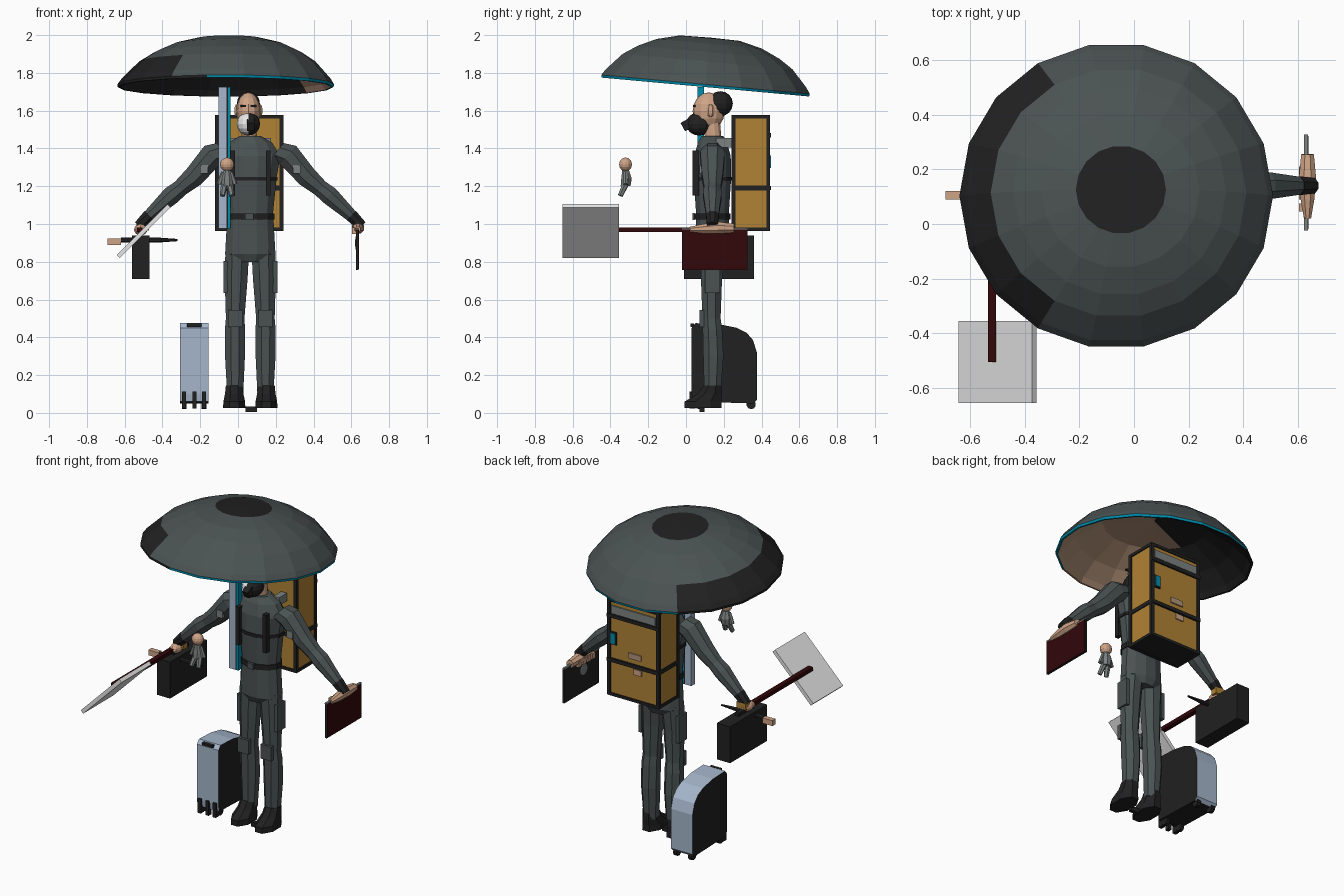
import bpy, bmesh, math
from mathutils import Vector, Matrix

if "Cube" in bpy.data.objects:
    bpy.data.objects.remove(bpy.data.objects["Cube"])

PALETTE = {
    "grey_cloth": (.07, .085, .085), "black": (.015, .015, .016),
    "orange": (.44, .225, .035), "cyan": (0, .27, .42), "skin": (.62, .37, .24),
    "dark_red": (.032, .002, .003), "silver_blue": (.38, .47, .60),
    "pale_grey": (.8, .8, .8), "mid_grey": (.2, .225, .22), "tan_lining": (.45, .29, .19)}
MATS = {}
for k, c in PALETTE.items():
    MATS[k] = bpy.data.materials.new(k)
    MATS[k].diffuse_color = (*c, 1)


def finish(name, bm, mats, rule=None):
    """Turn a bmesh into an object; rule(face) gives a material index."""
    mats = [mats] if isinstance(mats, str) else mats
    bmesh.ops.recalc_face_normals(bm, faces=bm.faces)
    if rule:
        for f in bm.faces:
            f.material_index = rule(f)
    me = bpy.data.meshes.new(name)
    bm.to_mesh(me)
    bm.free()
    for m in mats:
        me.materials.append(MATS[m])
    ob = bpy.data.objects.new(name, me)
    bpy.context.collection.objects.link(ob)
    return ob


def box(name, c, s, mat, rot=None):
    bm = bmesh.new()
    m = Matrix.Translation(c) @ (rot or Matrix()) @ Matrix.Diagonal((*s, 1))
    bmesh.ops.create_cube(bm, size=1, matrix=m)
    return finish(name, bm, mat)


def ball(name, c, r, mat, rule=None, n=12):
    bm = bmesh.new()
    m = Matrix.Translation(c) @ Matrix.Diagonal((*r, 1))
    bmesh.ops.create_uvsphere(bm, u_segments=n, v_segments=8, radius=1, matrix=m)
    return finish(name, bm, mat, rule)


def skin(name, rings, mat, rule=None):
    bm = bmesh.new()
    vs = [[bm.verts.new(p) for p in r] for r in rings]
    n = len(vs[0])
    for a, b in zip(vs, vs[1:]):
        for i in range(n):
            bm.faces.new((a[i], a[(i + 1) % n], b[(i + 1) % n], b[i]))
    bm.faces.new(vs[0])
    bm.faces.new(vs[-1])
    return finish(name, bm, mat, rule)


def loft(name, secs, mat, n=12):
    """Stack of level ellipses: (x, y, z, rx, ry)."""
    ang = [math.tau * (i + .5) / n for i in range(n)]
    return skin(name, [[(x + rx * math.cos(a), y + ry * math.sin(a), z) for a in ang]
                       for x, y, z, rx, ry in secs], mat)


def tube(name, pts, mat, n=8):
    """Round limb through points (x, y, z, r), rings square to its overall axis."""
    d = Vector(pts[-1][:3]) - Vector(pts[0][:3])
    q = d.to_track_quat('Z', 'Y')
    return skin(name, [[Vector(p[:3]) + q @ Vector((p[3] * math.cos(math.tau * (i + .5) / n),
                p[3] * math.sin(math.tau * (i + .5) / n), 0)) for i in range(n)] for p in pts], mat)


# Canopy: thin tilted dome with black cap, side patch, cyan rim and lining
prof = [(.001, .24), (.3, .205), (.455, .112), (.54, .03), (.56, 0), (.572, 0), (.574, .014),
        (.553, .045), (.468, .135), (.39, .185), (.29, .23), (.165, .26), (.001, .263)]
N = 18
tilt = Matrix.Translation((-.066, .102, 1.725)) @ Matrix.Rotation(math.radians(-5.2), 4, 'X')
inv = tilt.inverted()
rings = [[tilt @ Vector((r * math.cos(math.tau * i / N) + .07 * h, .98 * r * math.sin(math.tau * i / N), h))
          for i in range(N)] for r, h in prof]


def canopy_rule(f):
    p = inv @ f.calc_center_median()
    r, a = p.xy.length, math.degrees(math.atan2(p.y, p.x)) % 360
    if f.normal.z < -.05 and r < .55:
        return 3 if p.x - p.y > -.05 and p.y < .3 else 1
    if p.z > .257 or (r > .46 and 120 < a < 240):
        return 1
    if p.z < .02:
        return 1 if 120 < a < 255 else 2
    return 0


skin("canopy", rings, ["grey_cloth", "black", "cyan", "tan_lining"], canopy_rule)
box("canopy_pole", (-.082, .078, 1.35), (.044, .036, .75), "silver_blue")
box("canopy_pole_stripe", (-.047, .078, 1.35), (.014, .036, .75), "cyan")
box("canopy_pole_groove", (-.057, .078, 1.35), (.006, .034, .75), "black")

# Torso, hips and neck
CX, CY = .065, .14
loft("torso", [(CX, CY, z, rx, ry) for z, rx, ry in
     ((.8, .1, .07), (.84, .138, .09), (.98, .13, .09), (1.06, .125, .09), (1.25, .145, .103),
      (1.36, .165, .1), (1.43, .12, .08), (1.465, .06, .06))], "grey_cloth")
loft("neck", [(.06, .145, 1.44, .042, .045), (.058, .135, 1.56, .04, .045)], "skin")
for nm, z, rx, ry, h in (("waist_belt", 1.04, .133, .098, .016), ("chest_strap", 1.24, .149, .108, .01)):
    loft(nm, [(CX, CY, z - h, rx, ry), (CX, CY, z + h, rx, ry)], "black")
box("belt_buckle", (.06, .04, 1.04), (.045, .012, .035), "grey_cloth")

# Head with hair, face mask and eyes
ball("head", (.055, .12, 1.597), (.064, .085, .1), "skin")
ball("hair", (.055, .182, 1.637), (.061, .066, .066), "black")
ball("face_mask", (.055, .07, 1.53), (.062, .07, .062), ["black", "pale_grey"],
     lambda f: 1 if f.calc_center_median().x < .05 and f.normal.y < -.1 else 0)
box("mask_filter", (.068, .005, 1.525), (.04, .05, .05), "black", Matrix.Rotation(.5, 4, 'X'))

# Paired body parts
for s, side in ((-1, "left"), (1, "right")):
    X = lambda d: CX + s * d
    box(side + "_eye", (.055 + s * .027, .043, 1.625), (.03, .012, .01), "black")
    ball(side + "_ear", (.055 + s * .064, .13, 1.6), (.012, .022, .034), "skin", n=6)
    tube(side + "_arm", [(X(.14), CY, 1.385, .062), (X(.2), CY, 1.365, .07), (X(.3), CY, 1.25, .06),
         (X(.37), CY, 1.19, .048), (X(.42), CY, 1.15, .053), (X(.55), CY, 1.03, .033)], "grey_cloth")
    tube(side + "_cuff", [(X(.535), CY, 1.045, .037), (X(.59), CY, .99, .03)], "black")
    box(side + "_arm_patch", (X(.245), .082, 1.29), (.04, .02, .045), "mid_grey")
    loft(side + "_leg", [(X(x), y, z, rx, ry) for x, y, z, rx, ry in
         ((.08, .14, .1, .046, .047), (.081, .145, .3, .057, .058), (.081, .14, .44, .058, .056),
          (.08, .135, .5, .053, .052), (.075, .135, .7, .065, .06), (.069, .14, .86, .068, .07))],
         "grey_cloth", 8)
    box(side + "_knee_pad", (X(.08), .083, .5), (.075, .025, .09), "grey_cloth")
    box(side + "_thigh_pocket", (X(.132), .14, .72), (.022, .08, .17), "grey_cloth")
    loft(side + "_boot", [(X(.085), y, z, rx, ry) for y, z, rx, ry in
         ((.09, .025, .064, .107), (.09, .06, .062, .105), (.125, .1, .053, .07),
          (.14, .145, .048, .05))], "black", 8)
    box(side + "_harness", (X(.095), .052, 1.27), (.026, .035, .24), "black")
    box(side + "_shoulder_strap", (X(.09), .2, 1.43), (.04, .08, .05), "mid_grey")
box("sole_plate", (.07, .085, .02), (.06, .025, .028), "black")

# Backpack: orange box with black frame and straps
PX, PY, PZ = .06, .343, 1.27
box("pack_body", (PX, PY, PZ), (.35, .19, .59), "orange")
for i in (-1, 1):
    for j in (-1, 1):
        box("pack_upright", (PX + i * .171, PY + j * .092, PZ), (.022, .02, .61), "black")
        box("pack_cross_rail", (PX, PY + j * .092, PZ + i * .297), (.36, .02, .018), "black")
        box("pack_side_rail", (PX + j * .171, PY, PZ + i * .297), (.022, .2, .018), "black")
box("pack_base", (PX, PY, .972), (.35, .19, .008), "black")
for z in (1.19, 1.47):
    box("pack_strap", (PX, PY + .1, z), (.362, .012, .022), "black")
box("pack_side_strap", (PX, PY, 1.19), (.363, .2, .025), "black")
for nm, x, z, w, h, m in (("pack_top_flap", .06, 1.51, .31, .05, "mid_grey"),
                          ("pack_light_edge", .198, 1.33, .045, .08, "black"),
                          ("pack_light", .198, 1.33, .03, .065, "cyan"),
                          ("pack_label", .05, 1.25, .09, .035, "tan_lining"),
                          ("pack_label", .03, 1.155, .055, .035, "skin")):
    box(nm, (x, .441 if m != "cyan" else .446, z), (w, .009, h), m)

# Thin red folder in one hand
box("folder_front", (.638, .152, .865), (.003, .34, .21), "dark_red")
box("folder_back", (.631, .152, .865), (.011, .345, .215), "black")
ball("folder_emblem_disc", (.624, .13, .9), (.004, .035, .035), "mid_grey")
box("folder_bar", (.63, .152, .976), (.014, .35, .008), "mid_grey")
tube("right_hand", [(.635, .02, .972, .014), (.635, .09, .975, .027), (.635, .17, .98, .034),
                    (.635, .255, .978, .025)], "skin")
for k in range(4):
    box("right_finger", (.614, .06 + k * .045, .964), (.02, .03, .036), "skin")

# Black briefcase, hand and cross-held tool
box("briefcase", (-.515, .175, .825), (.092, .37, .23), "black")
box("briefcase_handle", (-.515, .15, .955), (.025, .15, .02), "black")
ball("left_hand", (-.515, .12, .97), (.035, .055, .03), "skin", n=8)
box("hand_strap", (-.505, .15, .985), (.065, .04, .04), "orange")
tube("tool_shaft", [(-.62, .1, .915, .013), (-.42, .1, .915, .013), (-.32, .1, .915, .006)], "black", 6)
box("tool_grip", (-.655, .105, .905), (.07, .032, .034), "skin")

# Pale paddle on dark red rod
box("paddle_plate", (-.5, -.505, .962), (.38, .3, .024), "pale_grey", Matrix.Rotation(math.radians(-45), 4, 'Y'))
box("paddle_rod", (-.52, -.2, .97), (.03, .61, .024), "dark_red")

# Small floating doll
DX, DY = -.058, -.32
ball("doll_head", (DX, DY, 1.315), (.037, .034, .037), "skin")
loft("doll_body", [(DX, DY, 1.2, .03, .028), (DX, DY + .005, 1.24, .035, .03),
                   (DX, DY, 1.29, .018, .018)], "mid_grey", 8)
for s in (-1, 1):
    tube("doll_arm", [(DX + s * .02, DY, 1.275, .012), (DX + s * .042, DY, 1.21, .014)], "mid_grey", 6)
    tube("doll_leg", [(DX + s * .014, DY, 1.21, .018), (DX + s * .025, DY - .028, 1.15, .014)], "mid_grey", 6)

# Rolling suitcase: rounded outline pushed across, silver shell, black sides and base
outline = [(.035, .06), (.03, .1), (.03, .45), (.05, .475), (.17, .47), (.27, .45), (.32, .425),
           (.355, .385), (.375, .32), (.375, .07), (.355, .05)]
skin("suitcase", [[(x, y, z) for y, z in outline] for x in (-.308, -.157)], ["silver_blue", "black"],
     lambda f: 1 if abs(f.normal.x) > .9 or f.normal.z < -.8 else 0)
for x in (-.285, -.23, -.18):
    box("suitcase_foot_rail", (x, .034, .068), (.022, .03, .09), "black")
for x in (-.285, -.18):
    for y in (.07, .345):
        tube("suitcase_wheel", [(x - .012, y, .045, .025), (x + .012, y, .045, .025)], "black", 10)
box("suitcase_handle", (-.232, .033, .464), (.075, .02, .016), "black")

for m in bpy.data.materials:
    if m.users and not m.is_grease_pencil:
        m.use_nodes = True
        m.node_tree.nodes["Principled BSDF"].inputs["Base Color"].default_value = m.diffuse_color
